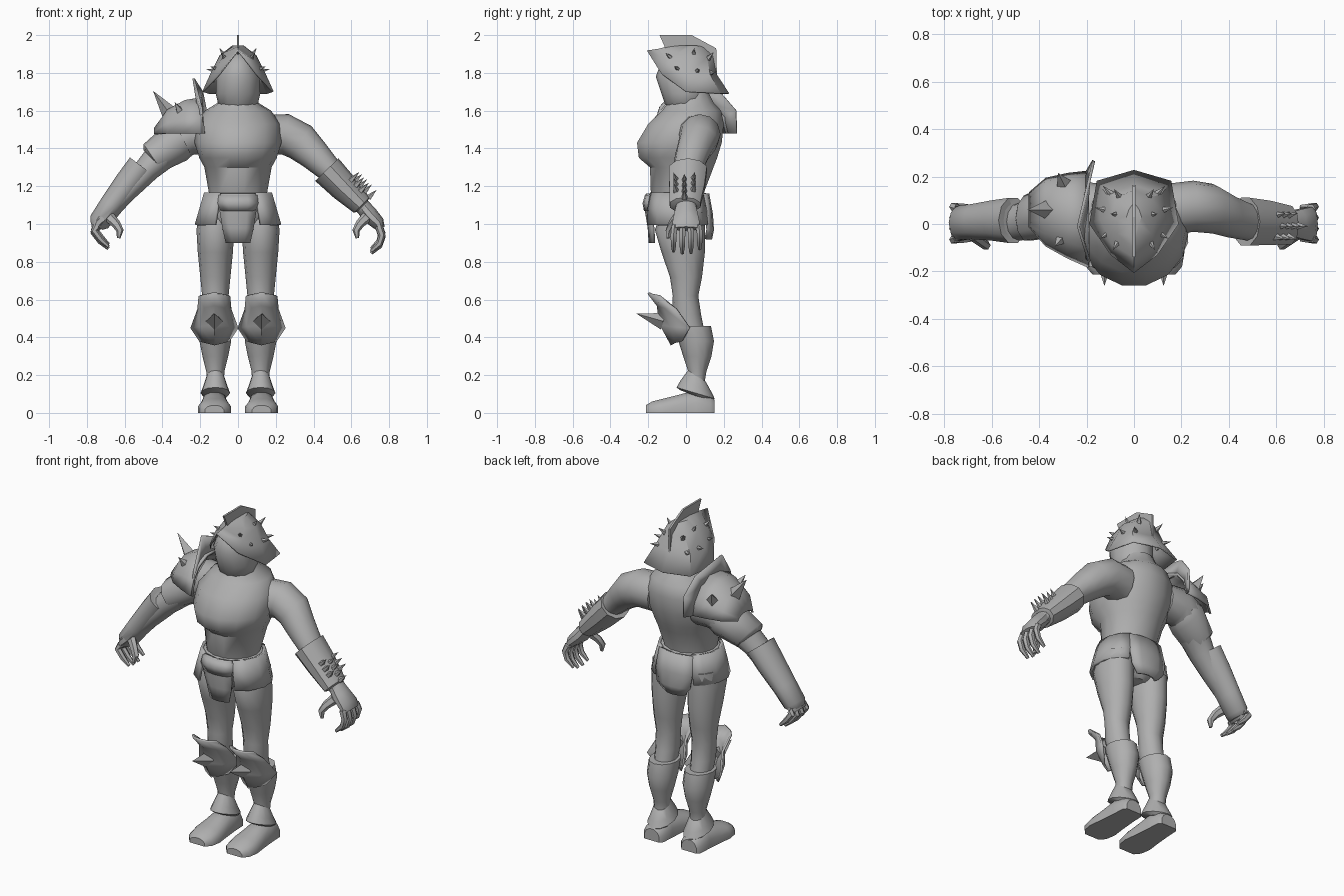
import bpy, bmesh, math
from mathutils import Vector

grey = bpy.data.materials.new("plain grey")
grey.diffuse_color = (0.43, 0.43, 0.43, 1)


def finish(name, bm, thick=0.0, angle=42):
    bmesh.ops.recalc_face_normals(bm, faces=bm.faces)
    me = bpy.data.meshes.new(name)
    bm.to_mesh(me)
    bm.free()
    me.materials.append(grey)
    ob = bpy.data.objects.new(name, me)
    bpy.context.collection.objects.link(ob)
    bpy.ops.object.select_all(action='DESELECT')
    ob.select_set(True)
    bpy.context.view_layer.objects.active = ob
    bpy.ops.object.shade_smooth_by_angle(angle=math.radians(angle))
    if thick:
        m = ob.modifiers.new("thickness", 'SOLIDIFY')
        m.thickness = thick
        m.offset = 0
    return ob


def skin(name, rows, closed=True, caps=(True, True), thick=0.0, angle=42):
    """Join rows of points into a surface."""
    bm = bmesh.new()
    vs = [[bm.verts.new(p) for p in r] for r in rows]
    n = len(rows[0])
    for a, b in zip(vs, vs[1:]):
        for i in range(n if closed else n - 1):
            j = (i + 1) % n
            bm.faces.new((a[i], a[j], b[j], b[i]))
    if closed and caps[0]:
        bm.faces.new(vs[0])
    if closed and caps[1]:
        bm.faces.new(vs[-1])
    return finish(name, bm, thick, angle)


def stack(name, rings, cx=0.0, n=12, tilt=0.0, caps=(True, True)):
    """Upright loft; each ring is z, half width, front y, back y."""
    rows = []
    for z, w, f, b in rings:
        rows.append([(cx + w * math.cos(t), (f + b) / 2 + (b - f) / 2 * math.sin(t),
                      z - tilt * math.sin(t))
                     for t in (2 * math.pi * i / n for i in range(n))])
    return skin(name, rows, caps=caps)


def tube(name, path, s=1, n=10):
    """Limb loft; each point is x, y, z, radius, y radius."""
    rows = []
    for i, (x, y, z, r, ry) in enumerate(path):
        a, b = path[max(i - 1, 0)], path[min(i + 1, len(path) - 1)]
        d = Vector((b[0] - a[0], 0, b[2] - a[2])).normalized()
        rows.append([(s * (x - d.z * r * math.cos(t)), y + ry * math.sin(t),
                      z + d.x * r * math.cos(t))
                     for t in (2 * math.pi * k / n for k in range(n))])
    return skin(name, rows)


def spike(name, base, tip, r, n=4):
    base, tip = Vector(base), Vector(tip)
    d = tip - base
    bm = bmesh.new()
    bmesh.ops.create_cone(bm, cap_ends=True, segments=n, radius1=r, radius2=0, depth=d.length)
    q = d.to_track_quat('Z', 'Y')
    for v in bm.verts:
        v.co = q @ v.co + (base + tip) / 2
    return finish(name, bm, angle=20)


def plate(name, outline, x0, x1):
    """Flat plate cut from a y, z outline."""
    return skin(name, [[(x, y, z) for y, z in outline] for x in (x0, x1)], angle=20)


# torso and head
stack("torso", [(1.06, .14, -.13, .09), (1.17, .155, -.19, .10), (1.3, .178, -.195, .15),
                (1.35, .205, -.255, .17), (1.43, .23, -.265, .195), (1.53, .225, -.205, .205),
                (1.6, .175, -.13, .19), (1.64, .11, -.10, .15), (1.7, .09, -.07, .12)], n=14)
stack("head", [(1.61, .075, -.09, .09), (1.635, .105, -.112, .1), (1.69, .118, -.13, .11),
               (1.78, .115, -.16, .11), (1.86, .09, -.13, .11), (1.91, .04, -.06, .07)])

# helmet: half rings from front to back, mirrored
half = [[(0, -.205, 1.915), (.095, -.13, 1.795), (.185, 0, 1.70), (.155, .18, 1.69), (0, .225, 1.69)],
        [(0, -.14, 1.925), (.09, -.085, 1.86), (.14, .02, 1.8), (.115, .125, 1.79), (0, .16, 1.79)],
        [(0, -.10, 1.935), (.07, -.04, 1.905), (.095, .03, 1.89), (.07, .11, 1.88), (0, .14, 1.89)],
        [(0, -.05, 1.94), (.02, 0, 1.94), (.03, .03, 1.94), (.02, .06, 1.94), (0, .09, 1.935)]]
skin("helmet", [h + [(-x, y, z) for x, y, z in h[-2:0:-1]] for h in half],
     caps=(False, True), thick=.008, angle=35)
plate("helmet_crest", [(-.14, 2.0), (.03, 2.0), (.16, 1.93), (.165, 1.75), (.1, 1.82), (-.1, 1.91)],
      -.006, .006)
for s in (-1, 1):
    for x, y, z in [(.07, -.08, 1.88), (.11, -.04, 1.82), (.075, .04, 1.895),
                    (.125, .06, 1.81), (.065, .12, 1.88), (.10, .13, 1.80)]:
        p = Vector((s * x, y, z))
        d = (p - Vector((0, .03, 1.78))).normalized()
        spike("helmet_spike", p - d * .012, p + d * .045, .017, 5)

# hips: belt, side skirts, front and back flaps
stack("hips", [(1.14, .155, -.185, .1), (1.06, .18, -.18, .11), (.98, .17, -.15, .1), (.93, .08, -.08, .06)])
stack("belt", [(1.165, .16, -.185, .10), (1.16, .172, -.2, .112), (1.11, .178, -.2, .115), (1.1, .16, -.18, .1)])


def flap(name, rows, bulge):
    skin(name, [[(w * k, y + bulge * k * k, z) for k in (-1, -.5, 0, .5, 1)] for z, w, y in rows],
         closed=False, thick=.016)


flap("front_flap", [(1.16, .09, -.205), (1.07, .095, -.21), (.98, .08, -.195), (.9, .062, -.19)], .02)
flap("buckle_pad", [(1.15, .1, -.21), (1.11, .105, -.222), (1.07, .09, -.215)], .025)
flap("back_flap", [(1.16, .11, .115), (1.05, .12, .135), (.97, .11, .14), (.92, .065, .13)], -.025)
for s in (-1, 1):
    skin("side_skirt", [[(s * rx * math.cos(t), -.045 + ry * math.sin(t), z)
                         for t in (math.radians(a) for a in (-58, -35, -10, 15, 38, 56))]
                        for z, rx, ry in [(1.165, .175, .165), (1.08, .20, .18), (.995, .225, .185)]],
         closed=False, thick=.016)

for s in (-1, 1):
    cx = .12 * s
    # legs and boots
    stack("thigh", [(1.06, .085, -.13, .1), (.97, .1, -.165, .1), (.85, .093, -.13, .1),
                    (.72, .08, -.085, .085), (.62, .07, -.07, .065), (.52, .066, -.075, .08),
                    (.42, .06, -.04, .1)], cx)
    stack("shin_boot", [(.46, .083, -.07, .132), (.38, .084, -.04, .148), (.3, .068, -.015, .135),
                        (.22, .048, .012, .108), (.17, .046, .012, .1), (.07, .05, 0, .11)], cx)
    stack("ankle_cuff", [(.195, .046, .01, .105), (.14, .065, -.03, .135), (.105, .078, -.05, .152),
                         (.09, .06, -.03, .13)], cx, tilt=.03)
    rows = []
    for y, w, h in [(.15, .05, .07), (.13, .066, .09), (.05, .07, .12), (-.04, .078, .095),
                    (-.12, .088, .075), (-.18, .078, .06), (-.213, .05, .04)]:
        rows.append([(cx + s * .005 + w * c, y, z * h) for c, z in
                     [(-1, 0), (-1, .45), (-.75, .8), (-.3, 1), (.3, 1), (.75, .8), (1, .45), (1, 0)]])
    skin("foot", rows)

    # knee guard with spike: rows of z, half width, front y, edge y
    skin("knee_guard", [[(cx + s * .005 + w * k, f + (e - f) * k * k, z - dz * abs(k))
                         for k in (-1, -.6, 0, .6, 1)]
                        for z, w, f, e, dz in [(.635, .08, -.2, -.14, .015), (.57, .085, -.15, -.05, .02),
                                               (.47, .122, -.135, .02, .02), (.36, .075, -.075, -.02, -.02)]],
         closed=False, thick=.012, angle=50)
    spike("knee_spike", (cx + s * .005, -.12, .485), (cx + s * .005, -.262, .525), .046)

    # arms
    tube("arm", [(.14, .06, 1.47, .11, .11), (.25, .075, 1.475, .108, .108), (.33, .065, 1.435, .102, .105),
                 (.40, .035, 1.37, .085, .092), (.48, .01, 1.29, .068, .08), (.56, .005, 1.2, .056, .07),
                 (.67, 0, 1.08, .04, .055)], s, 12)
    # hands
    k = .0 if s > 0 else .02
    tube("palm", [(.655, 0, 1.10, .04, .052), (.695, 0, 1.05, .045, .065), (.74, 0, 1.005, .037, .075),
                  (.757, 0, .975, .022, .07)], s)
    for i in range(4):
        y = -.06 + .042 * i
        dz = (0, -.01, -.008, .012)[i] + k * 1.2
        tube("finger", [(.745, y, .99, .021, .019), (.762, y * 1.1, .94 + dz, .019, .018),
                        (.748 - k, y * 1.1, .895 + dz, .017, .016),
                        (.705 - k, y * 1.1, .855 + dz, .009, .009)], s, 6)
    tube("thumb", [(.685, -.045, 1.04, .03, .025), (.645, -.075, 1.0, .024, .022),
                   (.625, -.09, .965, .02, .02), (.632, -.095, .925, .009, .01)], s, 6)

# spiked bracer on the left arm
tube("bracer", [(.475, .01, 1.283, .06, .08), (.47, .01, 1.288, .086, .106), (.56, .005, 1.195, .077, .098),
                (.655, -.005, 1.10, .058, .085), (.66, -.005, 1.095, .04, .06)], 1, 10)
out = Vector((.72, 0, .69))
for i in range(3):
    for j in range(4):
        y = -.055 + .047 * i
        t = .12 + .038 * j + (.018 if i == 1 else 0)
        if j == 3 and i != 1:
            continue
        d = (out + Vector((0, y * 4, 0))).normalized()
        p = Vector((.475 + .71 * t, y, 1.28 - .70 * t)) + out * (.078 - .05 * t - abs(y) * .15)
        spike("bracer_spike", p - d * .015, p + d * .048, .018, 5)

# right arm: upper sleeve, long forearm guard
tube("upper_sleeve", [(.29, .065, 1.45, .1, .11), (.33, .06, 1.43, .11, .12), (.45, .025, 1.35, .088, .1),
                      (.455, .025, 1.345, .065, .08)], -1, 10)
tube("forearm_guard", [(.515, .015, 1.30, .05, .07), (.51, .015, 1.305, .078, .1), (.58, .015, 1.215, .075, .09),
                       (.67, .01, 1.10, .064, .078), (.735, .005, 1.01, .057, .075),
                       (.748, 0, .985, .035, .06)], -1, 10)

# right shoulder plate, collar and spikes
skin("shoulder_plate", [[(x, cy + ry * math.cos(t), z0 + h * math.sin(t))
                         for t in (math.pi * i / 7 for i in range(8))]
                        for x, cy, ry, z0, h in [(-.19, .02, .2, 1.48, .19), (-.28, .035, .175, 1.48, .175),
                                                 (-.37, .05, .14, 1.48, .125), (-.44, .06, .07, 1.475, .03)]],
     closed=False, thick=.012, angle=30)
collar = [(-.18, -.18, 1.48), (-.195, -.14, 1.62), (-.235, -.01, 1.77), (-.19, .18, 1.70),
          (-.17, .265, 1.60), (-.17, .268, 1.48)]
base = [(-.205, -.16, 1.48), (-.205, -.1, 1.58), (-.205, 0, 1.65), (-.205, .12, 1.64),
        (-.205, .19, 1.56), (-.205, .21, 1.48)]
skin("shoulder_collar", [base, collar], closed=False, thick=.012, angle=25)
spike("shoulder_spike", (-.365, .06, 1.59), (-.45, .06, 1.705), .042)
spike("shoulder_spike", (-.295, -.05, 1.575), (-.335, -.095, 1.645), .036)
spike("shoulder_spike", (-.295, .165, 1.575), (-.32, .215, 1.64), .036)
